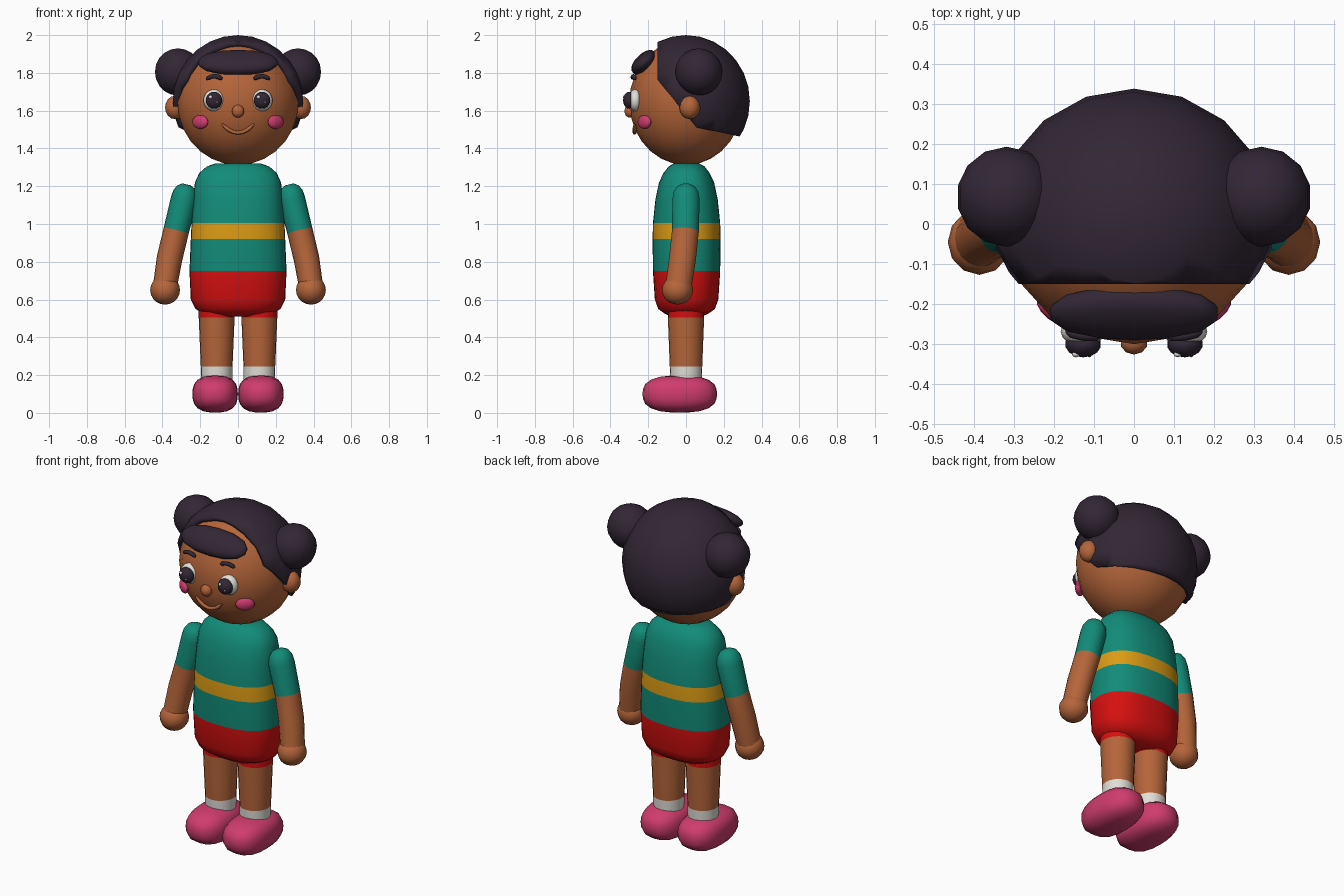
import bpy, bmesh, math
from mathutils import Vector, Euler

if "Cube" in bpy.data.objects:
    bpy.data.objects.remove(bpy.data.objects["Cube"])


def material(name, rgb):
    m = bpy.data.materials.new(name)
    m.diffuse_color = (*rgb, 1)
    m.use_nodes = True
    m.node_tree.nodes["Principled BSDF"].inputs["Base Color"].default_value = m.diffuse_color
    return m


SKIN = material("brown skin", (0.46, 0.13, 0.042))
HAIR = material("dark hair", (0.032, 0.02, 0.035))
TEAL = material("teal cloth", (0.006, 0.26, 0.19))
GOLD = material("yellow stripe", (0.72, 0.33, 0.007))
RED = material("red cloth", (0.68, 0.005, 0.005))
PINK = material("pink", (0.63, 0.045, 0.155))
WHITE = material("white", (0.75, 0.73, 0.68))


def finish(name, bm, mats):
    bmesh.ops.recalc_face_normals(bm, faces=bm.faces)
    me = bpy.data.meshes.new(name)
    bm.to_mesh(me)
    bm.free()
    for m in mats:
        me.materials.append(m)
    ob = bpy.data.objects.new(name, me)
    bpy.context.collection.objects.link(ob)
    return ob


def ball(name, loc, size, mat, seg=16, rings=10, rot=(0, 0, 0), power=2, cuts=()):
    """Ellipsoid, boxier when power > 2, optionally trimmed by planes."""
    bm = bmesh.new()
    bmesh.ops.create_uvsphere(bm, u_segments=seg, v_segments=rings, radius=1)
    turn = Euler(rot).to_matrix()
    for v in bm.verts:
        k = sum(abs(c) ** power for c in v.co) ** (-1 / power)
        v.co = turn @ Vector(c * k * s for c, s in zip(v.co, size)) + Vector(loc)
    for co, no in cuts:
        bmesh.ops.bisect_plane(bm, geom=bm.verts[:] + bm.edges[:] + bm.faces[:],
                               plane_co=co, plane_no=no, clear_outer=True)
    return finish(name, bm, [mat])


def loft(name, rings, mats, bands, seg=20, power=2):
    """Skin rings (x, y, z, rx, ry) along a path; bands give the material per step."""
    bm = bmesh.new()
    pts = [Vector(r[:3]) for r in rings]
    loops = []
    for i, r in enumerate(rings):
        t = (pts[min(i + 1, len(pts) - 1)] - pts[max(i - 1, 0)]).normalized()
        u = Vector((0, 1, 0)).cross(t).normalized()
        w = t.cross(u)
        loop = []
        for j in range(seg):
            a = 2 * math.pi * j / seg
            c, s = math.cos(a), math.sin(a)
            k = (abs(c) ** power + abs(s) ** power) ** (-1 / power)
            loop.append(bm.verts.new(pts[i] + u * (c * k * r[3]) + w * (s * k * r[4])))
        loops.append(loop)
    for i, (a, b) in enumerate(zip(loops, loops[1:])):
        for j in range(seg):
            n = (j + 1) % seg
            bm.faces.new((a[j], a[n], b[n], b[j])).material_index = bands[i]
    bm.faces.new(loops[0]).material_index = bands[0]
    bm.faces.new(loops[-1]).material_index = bands[-1]
    return finish(name, bm, mats)


def arc(name, points, radius, mat):
    """Thin round strand through three points on a parabola."""
    a, b, c = (Vector(p) for p in points)
    rings = []
    for i in range(9):
        t = i / 8
        p = a * (2 * (t - 0.5) * (t - 1)) + b * (4 * t * (1 - t)) + c * (2 * t * (t - 0.5))
        r = radius * (0.45 if i in (0, 8) else 1)
        rings.append((*p, r, r))
    return loft(name, rings, [mat], [0] * 8, 8)


# Head and hair cap
ball("head", (0, 0, 1.645), (0.325, 0.3, 0.333), SKIN, 18, 14)
hair = ball("hair_cap", (0, 0, 1.65), (0.35, 0.338, 0.35), HAIR, 18, 14, cuts=[
    ((0, -0.15, 1.9), (0, -1, 0)),
    ((0, -0.155, 1.77), (0, -0.77, -0.63)),
    ((0, 0, 1.523), (0, -0.21, -1))])
shell = hair.modifiers.new("thickness", "SOLIDIFY")
shell.thickness, shell.offset = 0.035, -1
ball("fringe", (0, -0.222, 1.855), (0.212, 0.08, 0.045), HAIR, 14, 10,
     rot=(math.radians(44), 0, 0), power=2.3)

# Centre of the face
ball("nose", (0, -0.297, 1.597), (0.034, 0.029, 0.034), SKIN, 10, 8)
arc("mouth", [(-0.085, -0.273, 1.53), (0, -0.272, 1.483), (0.085, -0.273, 1.53)], 0.01, SKIN)

# Torso: shorts, shirt and stripe
loft("torso", [
    (0, 0.003, 0.51, 0.13, 0.08), (0, 0.003, 0.525, 0.18, 0.115),
    (0, 0.003, 0.55, 0.225, 0.15), (0, 0.003, 0.60, 0.25, 0.168),
    (0, 0.003, 0.75, 0.257, 0.178), (0, 0.003, 0.92, 0.25, 0.18),
    (0, 0.003, 1.005, 0.246, 0.178), (0, 0.003, 1.13, 0.238, 0.165),
    (0, 0.003, 1.22, 0.228, 0.146), (0, 0.003, 1.27, 0.205, 0.122),
    (0, 0.003, 1.305, 0.165, 0.095), (0, 0.003, 1.32, 0.12, 0.068)],
    [RED, TEAL, GOLD], [0, 0, 0, 0, 1, 2, 1, 1, 1, 1, 1], 28, 2.4)

for s, side in ((-1, "left"), (1, "right")):
    # Buns and ears
    ball(side + "_bun", (s * 0.318, 0.068, 1.805), (0.125, 0.125, 0.125), HAIR, 14, 10)
    ball(side + "_ear", (s * 0.333, 0.02, 1.617), (0.053, 0.055, 0.062), SKIN, 12, 8)

    # Eyes, brows and cheeks
    x = s * 0.127
    ball(side + "_eye", (x, -0.268, 1.655), (0.056, 0.037, 0.058), WHITE, 16, 10)
    ball(side + "_pupil", (x, -0.3, 1.655), (0.045, 0.033, 0.045), HAIR, 14, 10)
    ball(side + "_glint", (x - 0.018, -0.325, 1.672), (0.01, 0.008, 0.01), WHITE, 8, 6)
    ball(side + "_small_glint", (x + 0.016, -0.328, 1.645), (0.005, 0.005, 0.005), WHITE, 8, 6)
    arc(side + "_brow", [(s * 0.083, -0.28, 1.768), (s * 0.127, -0.279, 1.782),
                         (s * 0.168, -0.268, 1.765)], 0.012, HAIR)
    ball(side + "_cheek", (s * 0.2, -0.22, 1.54), (0.052, 0.022, 0.037), PINK, 12, 8,
         rot=(0, 0, s * math.radians(38)))

    # Arm with sleeve, and hand
    loft(side + "_arm", [
        (s * 0.273, 0, 1.21, 0.022, 0.022), (s * 0.276, 0, 1.197, 0.046, 0.048),
        (s * 0.28, 0, 1.17, 0.063, 0.066), (s * 0.286, 0, 1.13, 0.07, 0.073),
        (s * 0.327, -0.003, 0.965, 0.068, 0.072), (s * 0.362, -0.018, 0.82, 0.068, 0.072),
        (s * 0.385, -0.038, 0.68, 0.064, 0.07)],
        [TEAL, SKIN], [0, 0, 0, 0, 1, 1], 18)
    ball(side + "_hand", (s * 0.386, -0.045, 0.65), (0.079, 0.082, 0.077), SKIN, 12, 10)

    # Leg with shorts hem and sock, and shoe
    x = s * 0.113
    loft(side + "_leg", [
        (x, 0, 0.60, 0.096, 0.097), (x, 0, 0.505, 0.095, 0.096),
        (x, 0, 0.245, 0.084, 0.086), (x, 0, 0.15, 0.082, 0.083)],
        [RED, SKIN, WHITE], [0, 1, 2], 20)
    ball(side + "_shoe", (s * 0.121, -0.033, 0.1), (0.12, 0.197, 0.098), PINK, 16, 12, power=2.7)

# Smooth shading with sharp rims kept
for ob in bpy.context.scene.objects:
    ob.select_set(True)
    bpy.context.view_layer.objects.active = ob
bpy.ops.object.shade_smooth_by_angle(angle=math.radians(50))
